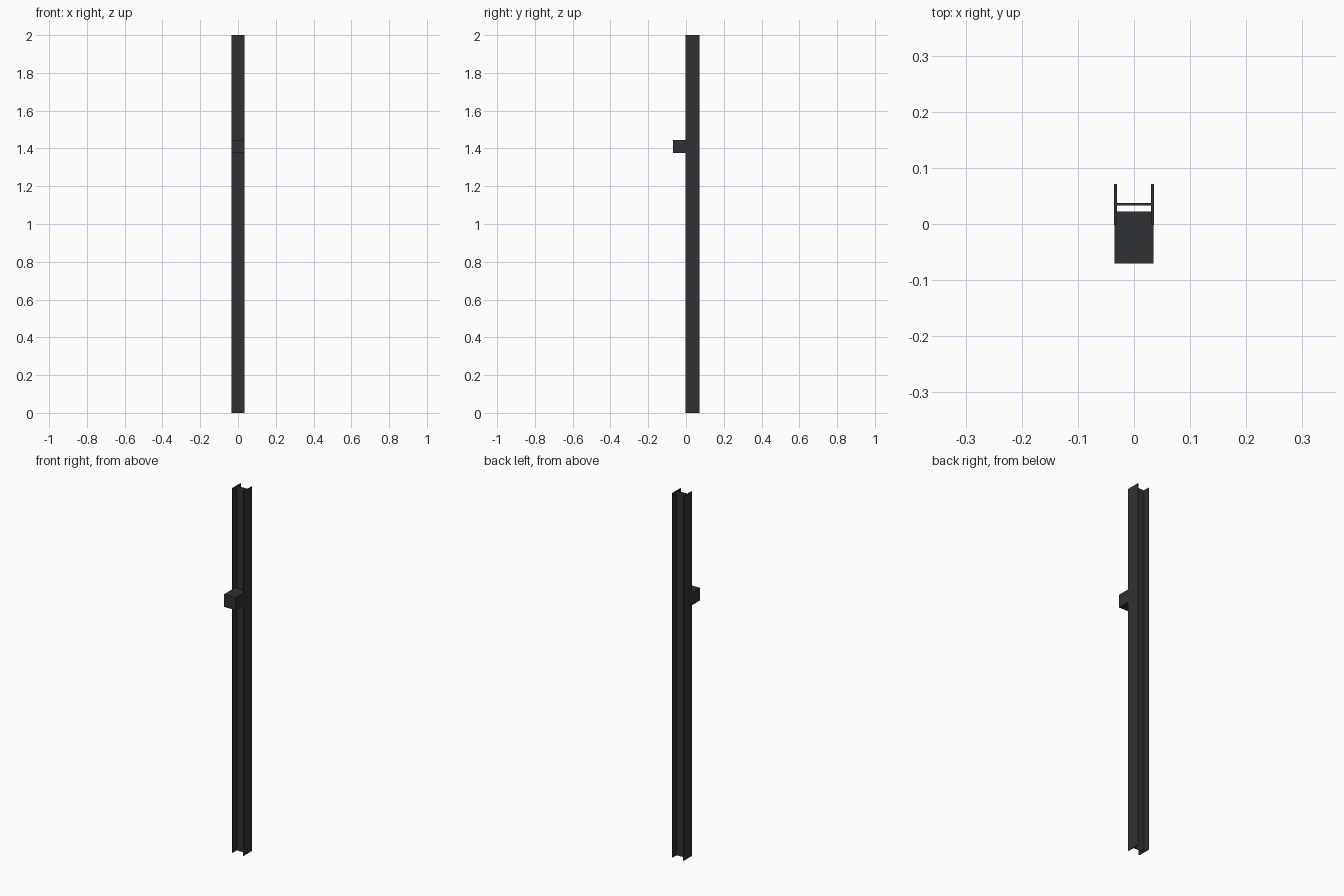
import bpy
import bmesh

if "Cube" in bpy.data.objects:
    bpy.data.objects.remove(bpy.data.objects["Cube"])

charcoal = bpy.data.materials.new("charcoal")
charcoal.diffuse_color = (0.03, 0.031, 0.033, 1)
charcoal.use_nodes = True
charcoal.node_tree.nodes["Principled BSDF"].inputs["Base Color"].default_value = charcoal.diffuse_color


def extrude_profile(name, points, z0, z1):
    """Extrude a closed XY outline from z0 to z1."""
    bm = bmesh.new()
    face = bm.faces.new([bm.verts.new((x, y, z0)) for x, y in points])
    result = bmesh.ops.extrude_face_region(bm, geom=[face], use_keep_orig=True)
    top = [v for v in result["geom"] if isinstance(v, bmesh.types.BMVert)]
    bmesh.ops.translate(bm, verts=top, vec=(0, 0, z1 - z0))
    bmesh.ops.recalc_face_normals(bm, faces=bm.faces)
    mesh = bpy.data.meshes.new(name)
    bm.to_mesh(mesh)
    bm.free()
    mesh.materials.append(charcoal)
    obj = bpy.data.objects.new(name, mesh)
    bpy.context.collection.objects.link(obj)
    return obj


# H-section post: two side flanges joined by a thin web
outer, inner = 0.0355, 0.0305
front, back = -0.002, 0.071
web_front, web_back = 0.033, 0.037
right_half = [(inner, web_front), (inner, front), (outer, front),
              (outer, back), (inner, back), (inner, web_back)]
left_half = [(-x, y) for x, y in reversed(right_half)]
extrude_profile("h_section_post", right_half + left_half, 0.0, 2.0)

# Block set into the front channel of the post
w = 0.0348
extrude_profile("mounting_block",
                [(-w, -0.07), (w, -0.07), (w, 0.022), (-w, 0.022)],
                1.375, 1.445)
